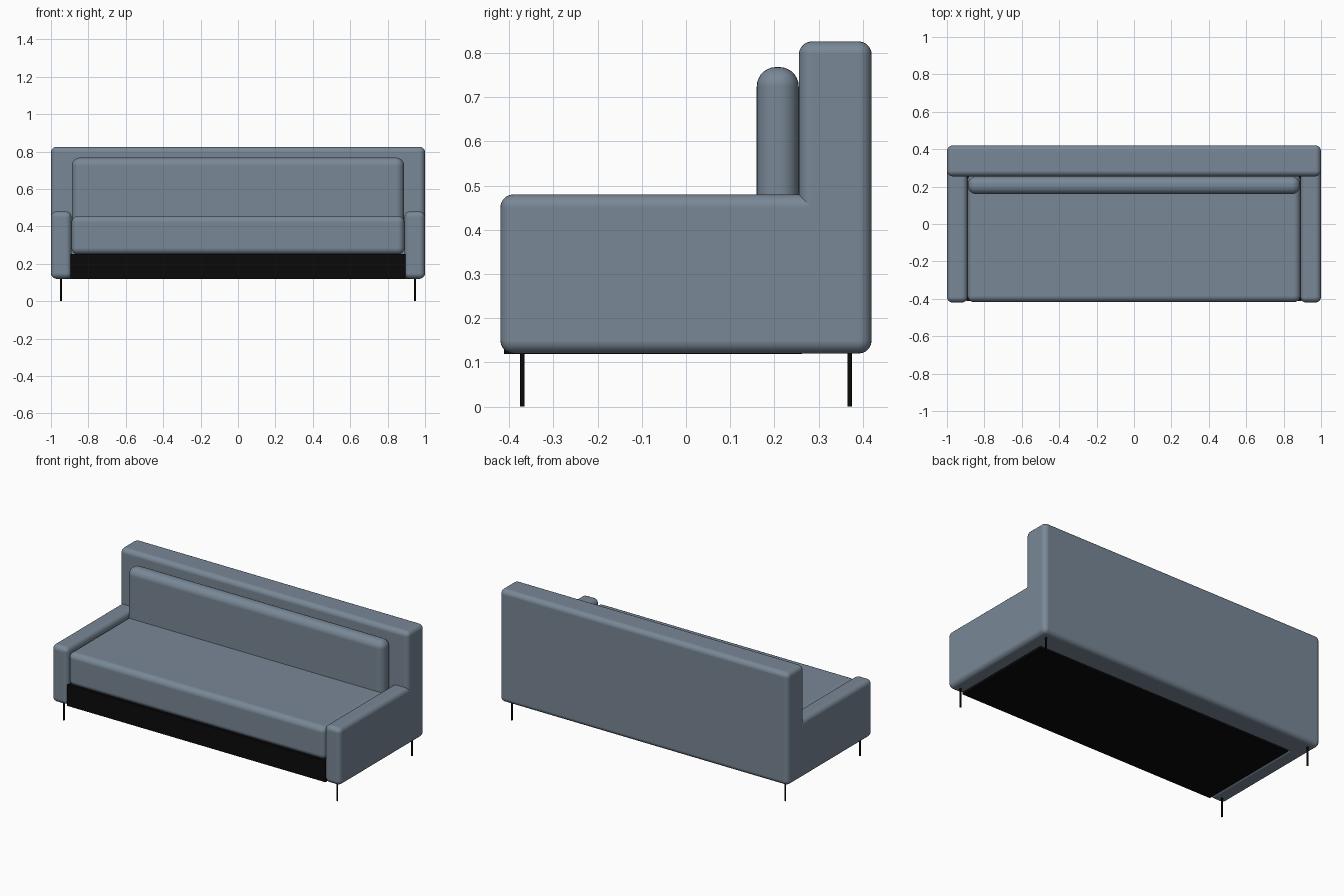
import bpy
import bmesh
from mathutils import Matrix, Vector

cube = bpy.data.objects.get("Cube")
if cube:
    bpy.data.objects.remove(cube, do_unlink=True)


def make_material(name, rgb, roughness):
    mat = bpy.data.materials.new(name)
    mat.use_nodes = True
    mat.diffuse_color = (*rgb, 1)
    bsdf = mat.node_tree.nodes["Principled BSDF"]
    bsdf.inputs["Base Color"].default_value = (*rgb, 1)
    bsdf.inputs["Roughness"].default_value = roughness
    return mat


fabric = make_material("blue grey fabric", (0.19, 0.245, 0.305), 0.9)
black = make_material("black", (0.003, 0.003, 0.003), 0.5)


def add_object(name, bm, mat):
    mesh = bpy.data.meshes.new(name)
    bm.to_mesh(mesh)
    bm.free()
    mesh.materials.append(mat)
    obj = bpy.data.objects.new(name, mesh)
    bpy.context.collection.objects.link(obj)
    return obj


def box(name, low, high, mat, radius=0.0, segments=5):
    """Box between two corners, with softly rounded edges if a radius is given."""
    low, high = Vector(low), Vector(high)
    bm = bmesh.new()
    matrix = Matrix.Translation((low + high) / 2) @ Matrix.Diagonal((*(high - low), 1))
    bmesh.ops.create_cube(bm, size=1, matrix=matrix)
    obj = add_object(name, bm, mat)
    if radius:
        obj.data.shade_smooth()
        bevel = obj.modifiers.new("Rounded edges", "BEVEL")
        bevel.width = radius
        bevel.segments = segments
        bevel.harden_normals = True
    return obj


# Upholstered back, seat and back cushion
box("backrest", (-1, 0.255, 0.12), (1, 0.42, 0.826), fabric, 0.03)
box("seat_cushion", (-0.89, -0.418, 0.25), (0.89, 0.27, 0.457), fabric, 0.035)
box("back_cushion", (-0.888, 0.16, 0.36), (0.888, 0.255, 0.768), fabric, 0.044, 7)

# Dark plinth under the seat
box("base", (-0.895, -0.412, 0.119), (0.895, 0.262, 0.252), black)

# Arms run into the backrest; slim legs stand near each corner
for side, s in (("left", 1), ("right", -1)):
    x0, x1 = sorted((s * 0.89, s * 1.0))
    box(side + "_arm", (x0, -0.42, 0.12), (x1, 0.36, 0.48), fabric, 0.03)
    for end, y in (("front", -0.37), ("back", 0.37)):
        bm = bmesh.new()
        bmesh.ops.create_cone(bm, cap_ends=True, segments=16, radius1=0.005,
                              radius2=0.005, depth=0.13,
                              matrix=Matrix.Translation((s * 0.947, y, 0.065)))
        leg = add_object(f"{end}_{side}_leg", bm, black)
        for face in leg.data.polygons:
            face.use_smooth = len(face.vertices) == 4
